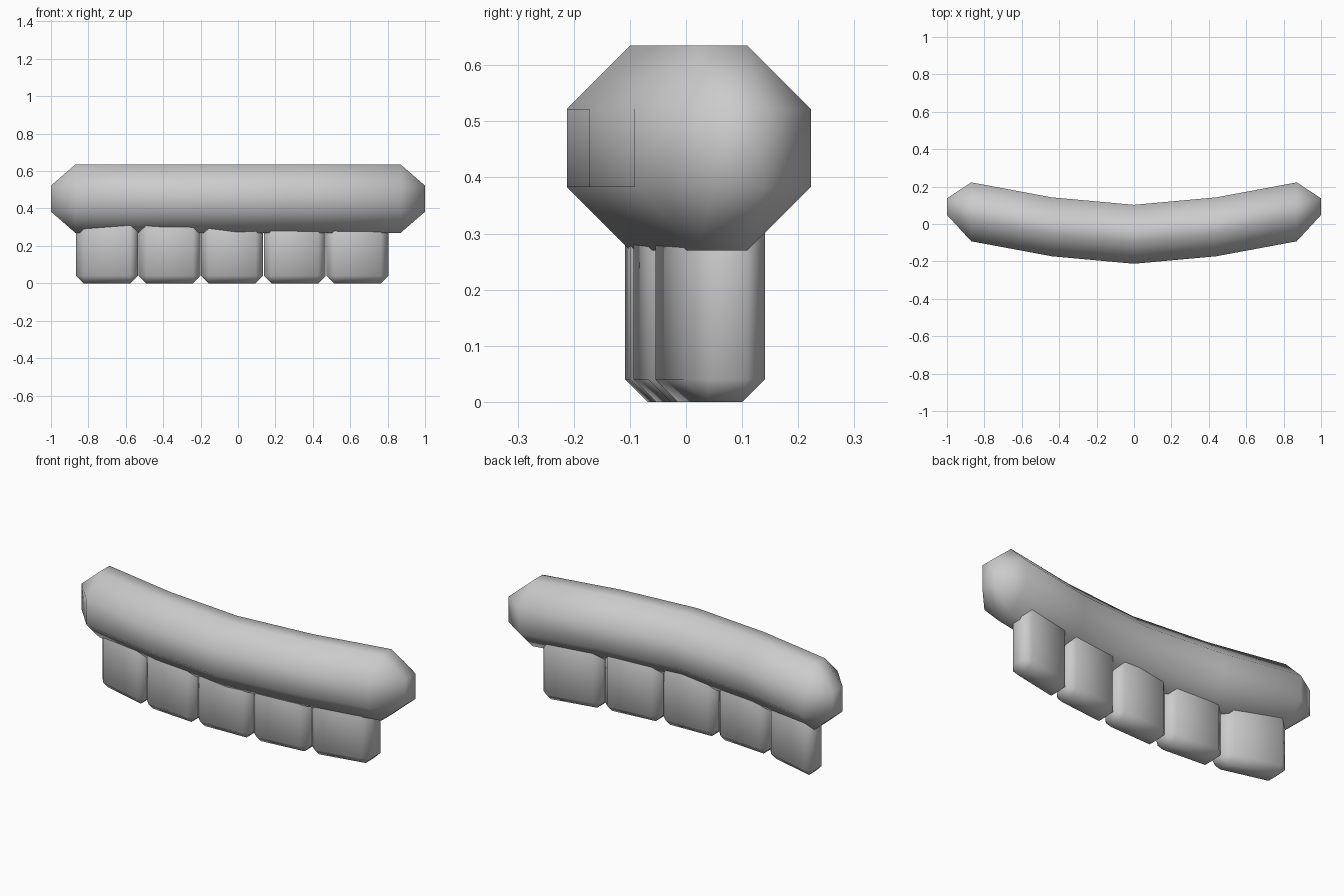
import bpy, bmesh
from mathutils import Vector

if "Cube" in bpy.data.objects:
    bpy.data.objects.remove(bpy.data.objects["Cube"])


def lerp_curve(points, x):
    """Piecewise-linear y for a given x."""
    for (x0, y0), (x1, y1) in zip(points, points[1:]):
        if x <= x1:
            break
    return y0 + (y1 - y0) * (x - x0) / (x1 - x0)


def chamfered_box(size, centre, chamfer):
    bm = bmesh.new()
    bmesh.ops.create_cube(bm, size=1)
    bmesh.ops.scale(bm, vec=Vector(size), verts=bm.verts)
    bmesh.ops.bevel(bm, geom=bm.edges[:], offset=chamfer, segments=1,
                    profile=0.5, affect='EDGES')
    bmesh.ops.translate(bm, vec=Vector(centre), verts=bm.verts)
    return bm


def finish(bm, name):
    bmesh.ops.recalc_face_normals(bm, faces=bm.faces)
    mesh = bpy.data.meshes.new(name)
    bm.to_mesh(mesh)
    bm.free()
    mesh.polygons.foreach_set("use_smooth", [True] * len(mesh.polygons))
    obj = bpy.data.objects.new(name, mesh)
    bpy.context.collection.objects.link(obj)
    return obj


# Gum: chamfered bar with loop cuts, bent into a shallow arch
gum_arch = [(-1, 0.093), (-0.87, 0.065), (-0.44, -0.015), (0, -0.055),
            (0.44, -0.015), (0.87, 0.065), (1, 0.093)]
gum = chamfered_box((1.966, 0.315, 0.365), (0, 0, 0.4525), 0.113)
for cut in (-0.44, 0, 0.44):
    bmesh.ops.bisect_plane(gum, geom=gum.verts[:] + gum.edges[:] + gum.faces[:],
                           plane_co=(cut, 0, 0), plane_no=(1, 0, 0))
for v in gum.verts:
    if abs(v.co.x) > 0.95:
        v.co.x = 1.0 if v.co.x > 0 else -1.0
    v.co.y += lerp_curve(gum_arch, v.co.x)
finish(gum, "gum")

# Teeth: a row of chamfered blocks following their own arch
tooth_depth = 0.145
tooth_front = [(-0.87, 0.003), (-0.535, -0.085), (-0.2, -0.11),
               (0.133, -0.098), (0.47, -0.063), (0.81, 0.005)]
for i in range(5):
    x = -0.70 + i * 0.3345
    tooth = chamfered_box((0.331, tooth_depth, 0.42), (x, 0, 0.21), 0.04)
    for v in tooth.verts:
        v.co.y += lerp_curve(tooth_front, v.co.x) + tooth_depth / 2
    finish(tooth, f"tooth_{i + 1}")
